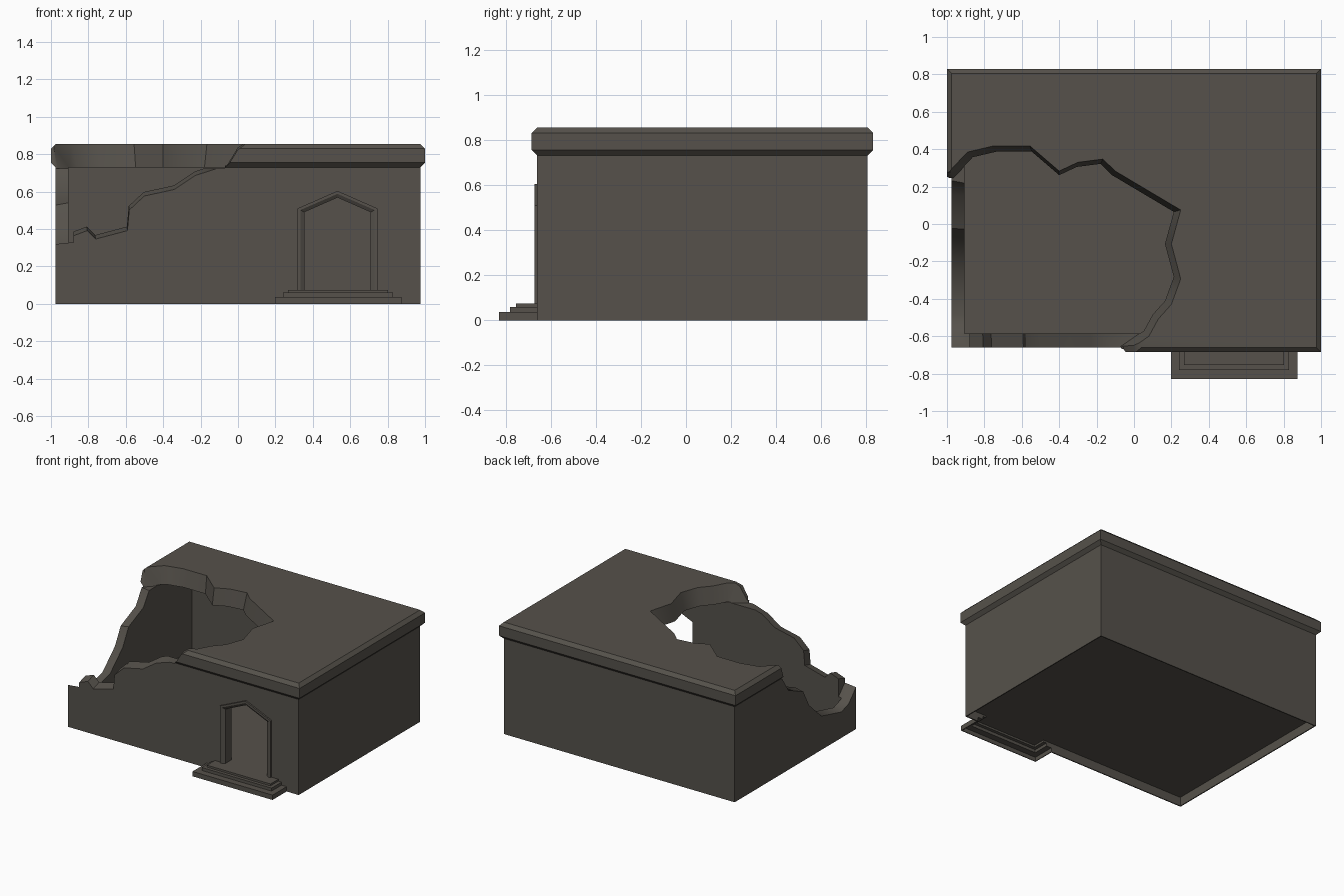
import bpy, bmesh

if "Cube" in bpy.data.objects:
    bpy.data.objects.remove(bpy.data.objects["Cube"])

stone = bpy.data.materials.new("dark stone")
stone.diffuse_color = (0.092, 0.083, 0.070, 1)
stone.use_nodes = True
stone.node_tree.nodes["Principled BSDF"].inputs["Base Color"].default_value = stone.diffuse_color


def loft(name, rings, closed=True, caps=True):
    """Object from a stack of rings with equal point counts."""
    bm = bmesh.new()
    vs = [[bm.verts.new(p) for p in r] for r in rings]
    n = len(rings[0])
    for a, b in zip(vs, vs[1:]):
        for i in range(n if closed else n - 1):
            j = (i + 1) % n
            bm.faces.new((a[i], a[j], b[j], b[i]))
    if caps:
        bm.faces.new(vs[0][::-1])
        bm.faces.new(vs[-1])
    bmesh.ops.recalc_face_normals(bm, faces=bm.faces[:])
    me = bpy.data.meshes.new(name)
    bm.to_mesh(me)
    bm.free()
    me.materials.append(stone)
    ob = bpy.data.objects.new(name, me)
    bpy.context.collection.objects.link(ob)
    return ob


def rect(x0, x1, y0, y1, z):
    return [(x0, y0, z), (x1, y0, z), (x1, y1, z), (x0, y1, z)]


def box(name, x0, x1, y0, y1, z0, z1):
    return loft(name, [rect(x0, x1, y0, y1, z0), rect(x0, x1, y0, y1, z1)])


def boolean(ob, tool, op='DIFFERENCE', keep=False):
    m = ob.modifiers.new("cut", 'BOOLEAN')
    m.operation, m.object, m.solver = op, tool, 'EXACT'
    bpy.context.view_layer.objects.active = ob
    bpy.ops.object.modifier_apply(modifier=m.name)
    if not keep:
        bpy.data.objects.remove(tool)


# Outer block with chamfered cornice
rings = [(.025, 0), (.025, .73), (0, .755), (0, .83), (.025, .855)]
building = loft("building", [rect(-1 + i, 1 - i, -.685 + i, .83 - i, z) for i, z in rings])

# Room inside, and the hollow underside
FLOOR = .075
boolean(building, box("room", -.905, .905, -.585, .735, FLOOR, .73))
boolean(building, box("underside", -.967, .967, -.652, .797, -.1, FLOOR - .007))

# Break in the front wall (x, z)
front = [(-1.3, .25), (-.98, .315), (-.805, .38), (-.76, .335), (-.59, .38), (-.58, .49),
         (-.5, .565), (-.34, .6), (-.227, .675), (-.056, .73), (0, .82), (.07, .86),
         (.1, 1.2), (-1.3, 1.2)]
boolean(building, loft("front_break", [
    [(x, -.70, z) for x, z in front],
    [(x - .005, -.56, z + .04) for x, z in front]]))

# Break in the left wall (y, z)
left = [(-1, .34), (-.66, .315), (-.57, .22), (-.48, .19), (-.24, .25), (-.09, .39),
        (-.02, .52), (.16, .6), (.25, .74), (.29, .86), (.30, 1.2), (-1, 1.2)]
boolean(building, loft("left_break", [
    [(-1.02, y, z) for y, z in left],
    [(-.88, y - .01, z + .025) for y, z in left]]))

# Break in the roof (x, y), narrowing downwards
roof = [(-1.3, .2), (-1, .27), (-.89, .385), (-.754, .417), (-.556, .417), (-.4, .283),
        (-.3, .33), (-.166, .347), (-.1, .283), (.25, .075), (.2, -.107), (.25, -.294),
        (.2, -.43), (.13, -.508), (.08, -.6), (-.05, -.69), (-.06, -1), (-1.3, -1)]
boolean(building, loft("roof_break", [
    [(-.4 + (x + .4) * k, -.1 + (y + .1) * k, z) for x, y in roof]
    for k, z in ((.94, .724), (1, .856), (1, 1))]))


# Doorway with a pointed head
def arch(side, shoulder, peak, y):
    c = .532
    return [(c - side, y, FLOOR), (c - side, y, shoulder), (c, y, peak),
            (c + side, y, shoulder), (c + side, y, FLOOR)]


boolean(building, loft("doorway", [arch(.177, .49, .568, -.8), arch(.177, .49, .568, -.5)]))
frame = loft("door_frame", [
    arch(.214, .51, .604, -.655), arch(.214, .51, .604, -.672),
    arch(.198, .502, .588, -.672), arch(.177, .49, .568, -.659)],
    closed=False, caps=False)

# Three front steps, hollow below and open to the underside
sizes = [(.338, -.83, .037), (.295, -.78, .060), (.268, -.755, FLOOR)]
CX, T = .535, .006
steps = None
for w, y, z in sizes:
    s = box("front_steps", CX - w, CX + w, y, -.655, 0, z)
    if steps:
        boolean(steps, s, 'UNION')
    else:
        steps = s
for w, y, z in sizes:
    c = box("step_hollow", CX - w + T, CX + w - T, y + T, -.64, -.1, z - T)
    boolean(building, c, keep=True)
    boolean(steps, c)

# Smooth the broken edges, keep the masonry corners sharp
bpy.ops.object.select_all(action='DESELECT')
building.select_set(True)
bpy.context.view_layer.objects.active = building
bpy.ops.object.shade_smooth_by_angle(angle=.6)
